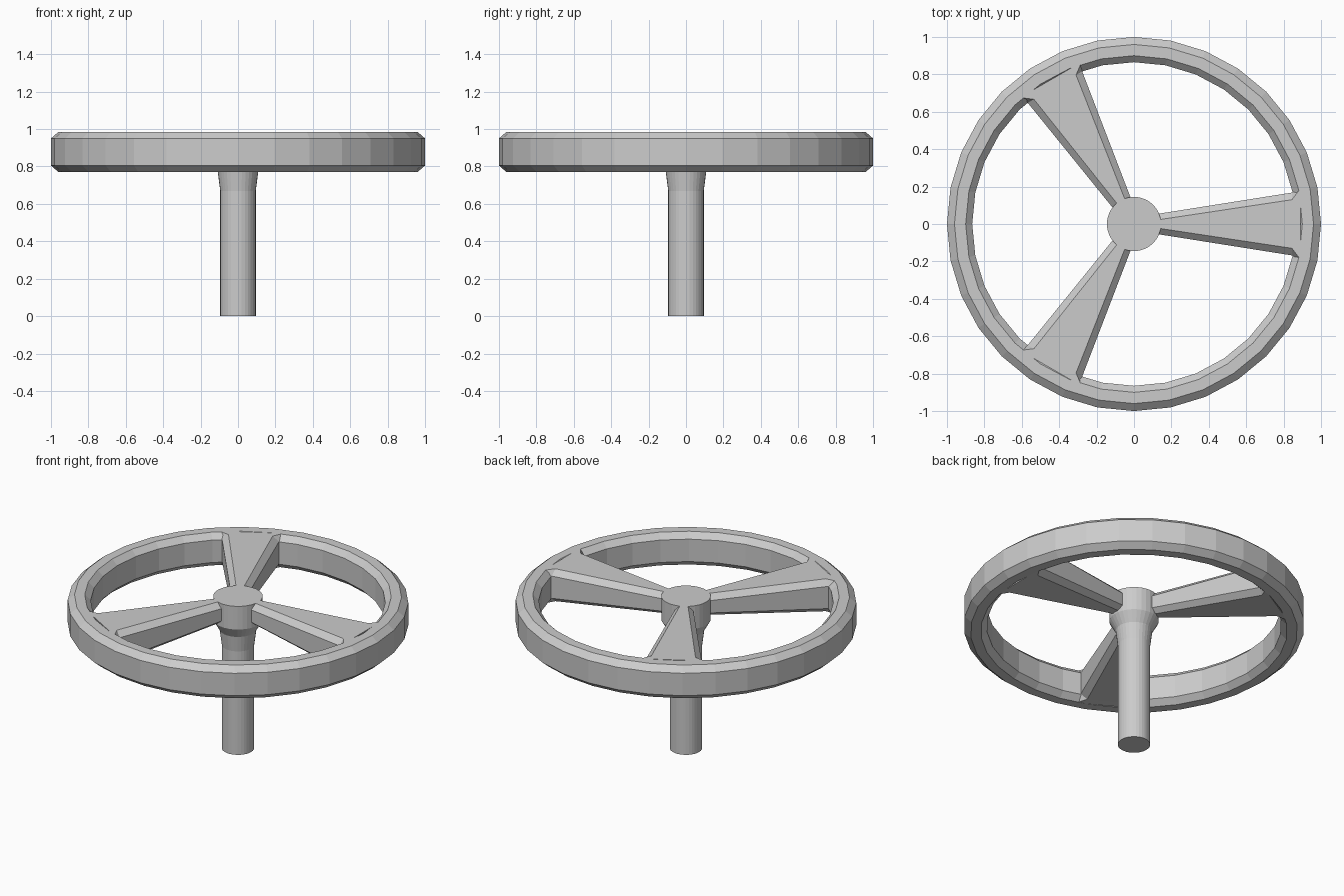
import bpy, bmesh
from math import sin, cos, pi, radians

if "Cube" in bpy.data.objects:
    bpy.data.objects.remove(bpy.data.objects["Cube"])

def finish(name, bm):
    bmesh.ops.recalc_face_normals(bm, faces=bm.faces)
    me = bpy.data.meshes.new(name)
    bm.to_mesh(me)
    bm.free()
    ob = bpy.data.objects.new(name, me)
    bpy.context.collection.objects.link(ob)
    return ob

def skin(bm, rings, wrap):
    """Join successive closed rings of points with quads."""
    vs = [[bm.verts.new(p) for p in r] for r in rings]
    n = len(vs[0])
    for i in range(len(vs) if wrap else len(vs) - 1):
        a, b = vs[i], vs[(i + 1) % len(vs)]
        for j in range(n):
            k = (j + 1) % n
            bm.faces.new((a[j], a[k], b[k], b[j]))
    if not wrap:
        bm.faces.new(vs[0])
        bm.faces.new(vs[-1])

def lathe(name, profile, segs=32, wrap=False):
    bm = bmesh.new()
    skin(bm, [[(r * cos(2 * pi * j / segs), r * sin(2 * pi * j / segs), z)
               for j in range(segs)] for r, z in profile], wrap)
    return finish(name, bm)

# Chamfered ring
lathe("wheel_rim", [(0.96, 0.77), (1.0, 0.805), (1.0, 0.95), (0.96, 0.985),
                    (0.90, 0.985), (0.865, 0.95), (0.865, 0.805), (0.90, 0.77)], wrap=True)

# Stem flaring into the hub
lathe("stem_and_hub", [(0.095, 0), (0.095, 0.67), (0.108, 0.77),
                       (0.145, 0.835), (0.145, 0.985)])

# Spoke cross-section: x, flat half width, side half width, bottom z, lower side z
sections = [(0.10, 0.018, 0.050, 0.850, 0.875),
            (0.845, 0.13, 0.168, 0.775, 0.808),
            (0.89, 0.19, 0.205, 0.770, 0.805)]

def section(x, t, s, zb, zl):
    return [(x, -t, 0.985), (x, t, 0.985), (x, s, 0.952), (x, s, zl),
            (x, t, zb), (x, -t, zb), (x, -s, zl), (x, -s, 0.952)]

# Three tapering spokes
for i in range(3):
    bm = bmesh.new()
    skin(bm, [section(*s) for s in sections], False)
    spoke = finish(f"spoke_{i + 1}", bm)
    spoke.rotation_euler.z = radians(120 * i)
